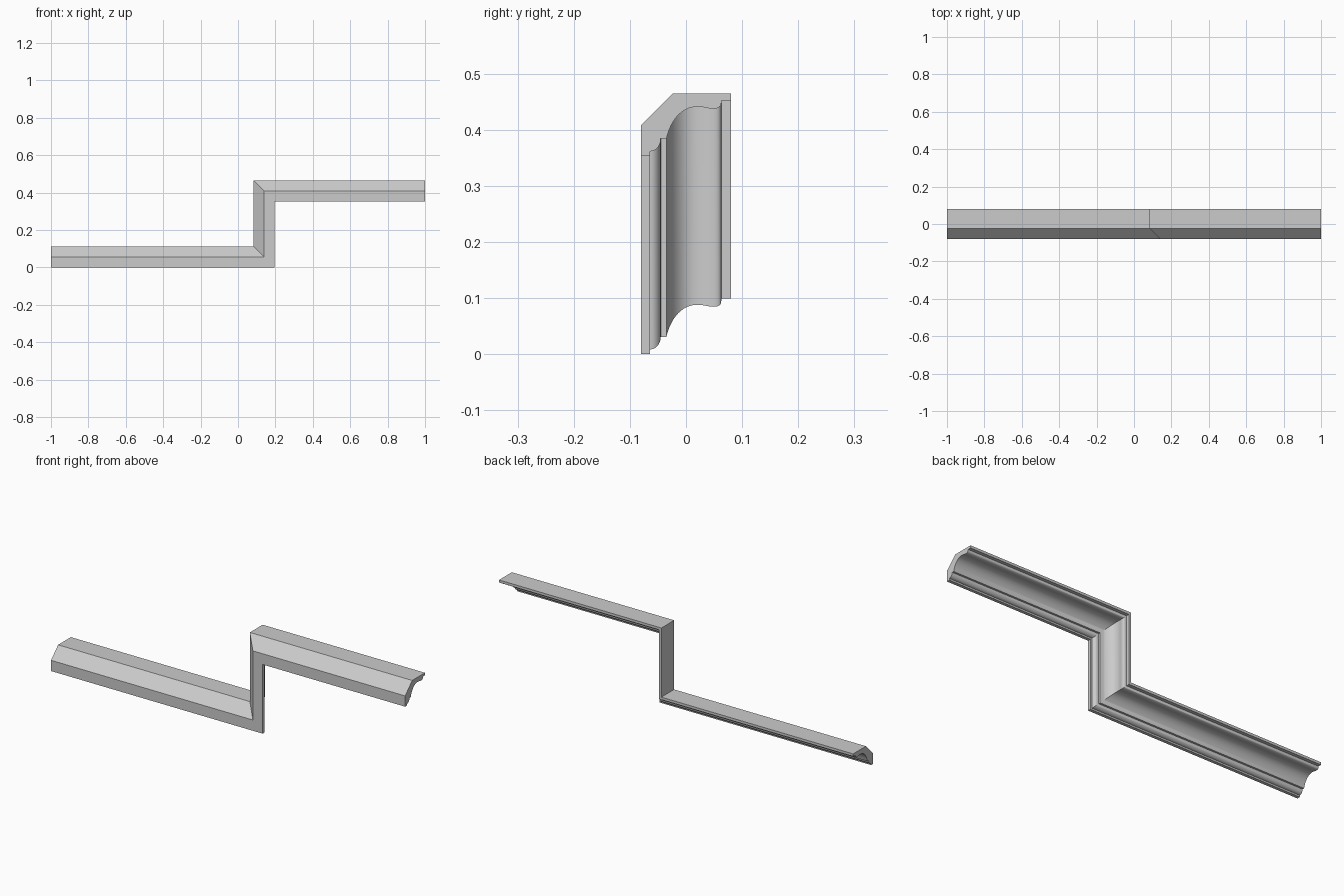
import bpy, bmesh, math
from mathutils import Vector
from mathutils.geometry import interpolate_bezier

if "Cube" in bpy.data.objects:
    bpy.data.objects.remove(bpy.data.objects["Cube"])


def curve(a, b, c, d, n):
    # points along a bezier, start included, end left out
    return [(p.x, p.y) for p in interpolate_bezier(*[Vector(v) for v in (a, b, c, d)], n)][:-1]


# cross-section: (y, height across the moulding)
profile = [(-0.08, 0.055), (-0.08, 0), (-0.064, 0)]
profile += curve((-0.064, 0.0085), (-0.054, 0.0085), (-0.045, 0.018), (-0.045, 0.031), 9)
profile += [(-0.045, 0.031)]
profile += curve((-0.035, 0.031), (-0.026, 0.068), (-0.005, 0.088), (0.02, 0.088), 15)
profile += curve((0.02, 0.088), (0.034, 0.088), (0.038, 0.0845), (0.049, 0.0845), 7)
profile += curve((0.049, 0.0845), (0.058, 0.0845), (0.063, 0.088), (0.063, 0.095), 8)
profile += [(0.063, 0.099), (0.08, 0.099), (0.08, 0.112), (-0.023, 0.112)]

# stepped path with mitred corners
RISE, CORNER = 0.353, 0.195
stations = [
    lambda d: (-1, d),
    lambda d: (CORNER - d, d),
    lambda d: (CORNER - d, RISE + d),
    lambda d: (1, RISE + d),
]

bm = bmesh.new()
rings = []
for place in stations:
    ring = []
    for y, d in profile:
        x, z = place(d)
        ring.append(bm.verts.new((x, y, z)))
    rings.append(ring)
n = len(profile)
for r0, r1 in zip(rings, rings[1:]):
    for i in range(n):
        j = (i + 1) % n
        bm.faces.new((r0[i], r0[j], r1[j], r1[i]))

# end caps
bm.faces.new(rings[0])
bm.faces.new(rings[-1])
bmesh.ops.recalc_face_normals(bm, faces=bm.faces)

mesh = bpy.data.meshes.new("stepped_cornice_moulding")
bm.to_mesh(mesh)
bm.free()
moulding = bpy.data.objects.new("stepped_cornice_moulding", mesh)
bpy.context.collection.objects.link(moulding)
bpy.context.view_layer.objects.active = moulding
moulding.select_set(True)
bpy.ops.object.shade_smooth_by_angle(angle=math.radians(30))
